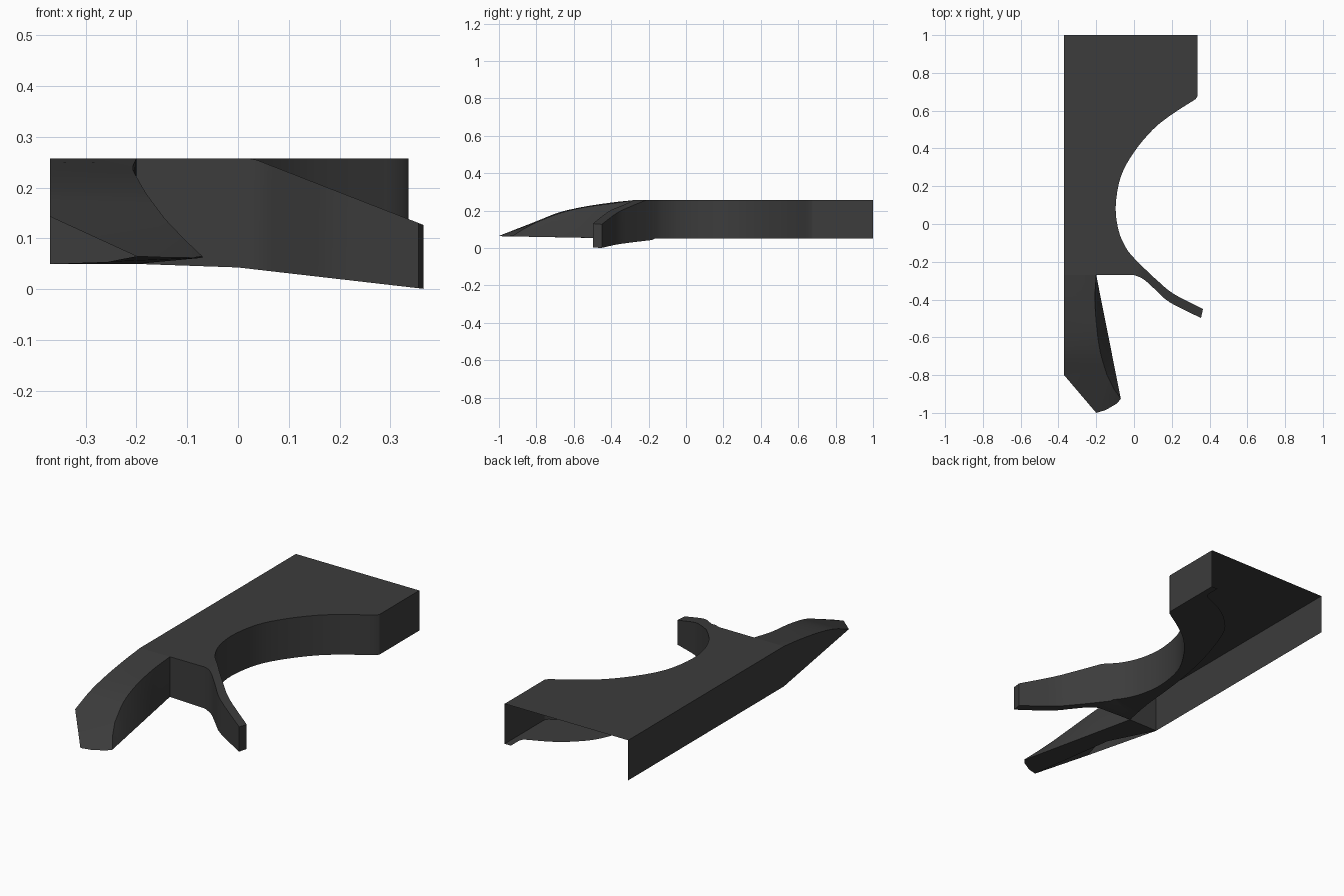
import bpy, bmesh
from mathutils import Vector

if "Cube" in bpy.data.objects:
    bpy.data.objects.remove(bpy.data.objects["Cube"])

TOP, BOT, SPLIT = 0.257, 0.05, -0.27

mat = bpy.data.materials.new("dark_grey")
mat.diffuse_color = (0.045, 0.045, 0.045, 1)
mat.use_nodes = True
mat.node_tree.nodes["Principled BSDF"].inputs["Base Color"].default_value = mat.diffuse_color


def smooth(pts, n=4):
    """Catmull-Rom curve through the points."""
    p = [Vector(q) for q in pts]
    p = [2 * p[0] - p[1]] + p + [2 * p[-1] - p[-2]]
    out = []
    for a, b, c, d in zip(p, p[1:], p[2:], p[3:]):
        for i in range(n):
            t = i / n
            out.append(0.5 * (2 * b + (c - a) * t + (2 * a - 5 * b + 4 * c - d) * t ** 2
                              + (3 * b - a - 3 * c + d) * t ** 3))
    return out + [p[-2]]


def lift(pts, z):
    """Give 2D points a height, constant or as a function of x."""
    return [Vector((p[0], p[1], z(p[0]) if callable(z) else z)) for p in pts]


def build(name, strips=(), polys=()):
    bm = bmesh.new()
    for a, b in strips:
        va, vb = [bm.verts.new(p) for p in a], [bm.verts.new(p) for p in b]
        for i in range(len(va) - 1):
            bm.faces.new((va[i], va[i + 1], vb[i + 1], vb[i]))
    for poly in polys:
        bm.faces.new([bm.verts.new(p) for p in poly])
    bmesh.ops.remove_doubles(bm, verts=bm.verts, dist=0.0005)
    bmesh.ops.triangulate(bm, faces=[f for f in bm.faces])
    bmesh.ops.recalc_face_normals(bm, faces=bm.faces)
    me = bpy.data.meshes.new(name)
    bm.to_mesh(me)
    bm.free()
    ob = bpy.data.objects.new(name, me)
    bpy.context.collection.objects.link(ob)
    me.materials.append(mat)
    bpy.ops.object.select_all(action='DESELECT')
    ob.select_set(True)
    bpy.context.view_layer.objects.active = ob
    bpy.ops.object.shade_smooth_by_angle(angle=0.5)
    return ob


def arm_top(x):
    return TOP if x < 0 else min(TOP, TOP + 0.012 - 0.39 * x)


def arm_bottom(x):
    return 0.043 - 0.115 * x


# plan curves: concave cutout, its lower flange edge, and both arm sides
cutout = smooth([(.325, .66), (.2, .58), (.1, .5), (0, .38), (-.07, .25), (-.097, .09),
                 (-.08, -.04), (-.04, -.13), (0, -.18)])
flange = smooth([(.29, .91), (.16, .85), (.07, .78), (0, .69), (-.07, .5), (-.12, .3),
                 (-.15, .1), (-.17, -.1), (-.2, SPLIT)])
arm_out = smooth([(0, -.18), (.06, -.24), (.13, -.305), (.21, -.37), (.365, -.45)])
arm_in = smooth([(0, SPLIT), (.05, -.292), (.11, -.345), (.19, -.415), (.355, -.498)])
side = [Vector((.335, 1)), Vector((.335, .675))]

# flat top panel
outline = [(-.37, 1)] + side + cutout + [(0, SPLIT), (-.2, SPLIT), (-.37, SPLIT)]
build("top_panel", polys=[lift(outline, TOP)])

# outer walls
left = [(-.37, 1), (-.37, SPLIT)]
build("left_wall", [(lift(left, TOP), lift(left, BOT))])
rim = side + cutout
rim_low = lift(rim, BOT)
rim_low[-1].z = arm_bottom(0)
build("cutout_wall", [(lift(rim, TOP), rim_low)])
cross = [(-.37, SPLIT), (-.2, SPLIT), (0, SPLIT)]
low = lift(cross, BOT)
low[-1].z = arm_bottom(0)
build("cross_wall", [(lift(cross, TOP), low)])

# lower flange along the cutout
edge = lift([(.3, 1), (.3, .93)] + flange, BOT)
build("lower_flange", [(rim_low, edge)],
      [[rim_low[-1], edge[-1], low[-1]]])

# curved arm, closed all round
to, ti = lift(arm_out, arm_top), lift(arm_in, arm_top)
bo, bi = lift(arm_out, arm_bottom), lift(arm_in, arm_bottom)
build("curved_arm", [(to, ti), (to, bo), (ti, bi), (bo, bi)],
      [[to[-1], ti[-1], bi[-1], bo[-1]]])

# sloping leg: top skin, inner wall, outer wall and lower flange
leg_l = smooth([(-.37, SPLIT, TOP), (-.37, -.4, .243), (-.37, -.55, .22),
                (-.37, -.68, .19), (-.37, -.8, .143)])
leg_r = smooth([(-.2, SPLIT, TOP), (-.207, -.4, .238), (-.197, -.55, .217),
                (-.178, -.68, .185), (-.143, -.8, .138)])
tip = [Vector(p) for p in ((-.2, -1, .065), (-.15, -.985, .063), (-.09, -.95, .062), (-.07, -.925, .065))]
inner_top = leg_r + [Vector((-.105, -.875, .098)), tip[-1]]
inner_low = [Vector((-.2 + .13 * t, SPLIT - .655 * t, BOT + .012 * t))
             for t in [i / (len(inner_top) - 1) for i in range(len(inner_top))]]
outer_low = [Vector((-.37, p.y, BOT + .093 * (SPLIT - p.y) / .53)) for p in leg_l]
build("front_leg", [(leg_l, leg_r), (leg_l, outer_low), (inner_top, inner_low)],
      [[leg_l[-1], tip[0], tip[1], tip[2], tip[3], inner_top[-2], leg_r[-1]]])
build("leg_flange", polys=[[Vector((-.37, SPLIT, BOT)), inner_low[0], inner_low[-1]]
                           + tip[2::-1] + [Vector((-.256, -.51, .054))]])
